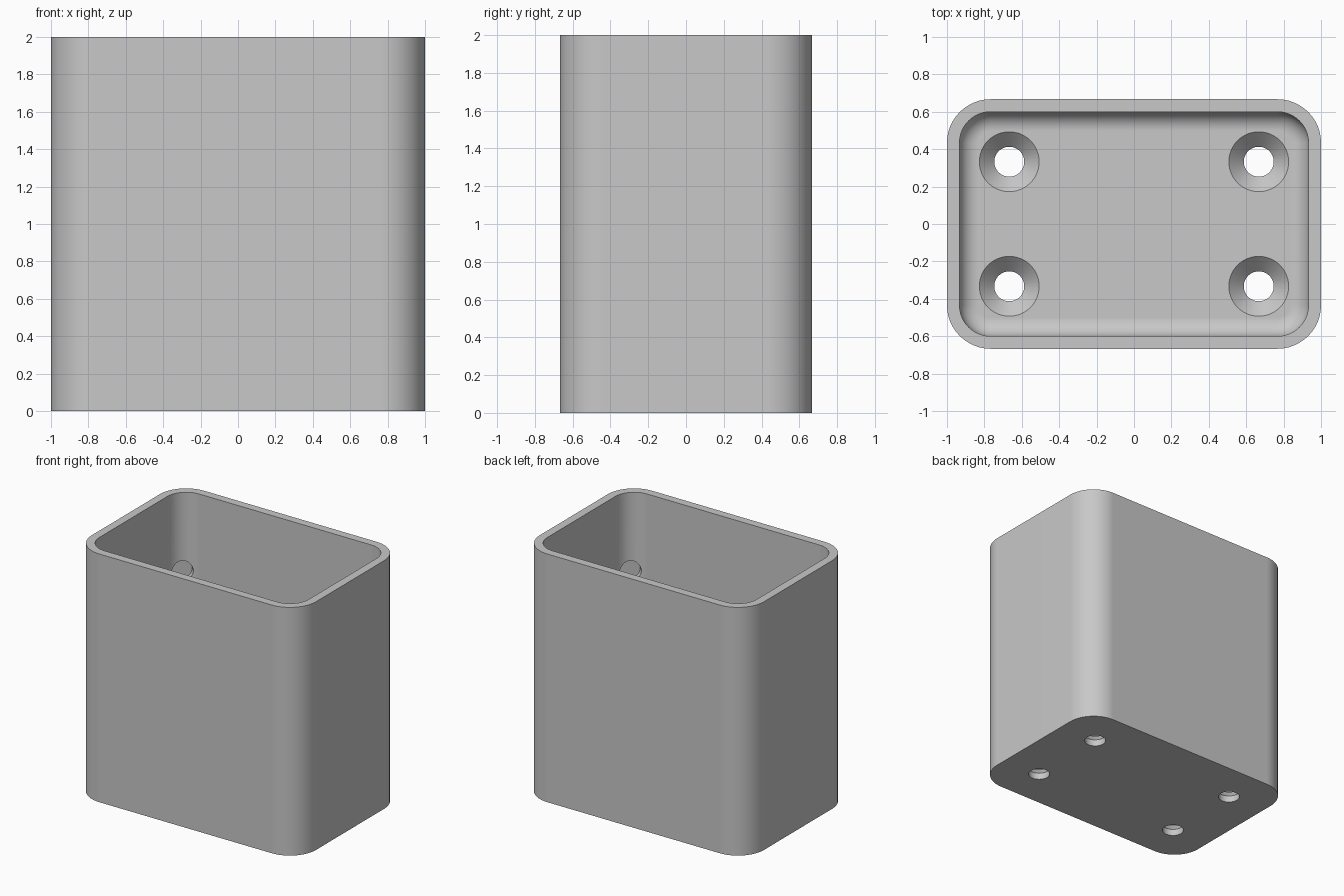
import bpy, bmesh
from math import sin, cos, pi, radians
from mathutils import Matrix, Vector

if "Cube" in bpy.data.objects:
    bpy.data.objects.remove(bpy.data.objects["Cube"], do_unlink=True)

HALF_X, HALF_Y, HEIGHT = 1.0, 0.667, 2.0
WALL, FLOOR = 0.067, 0.133
CORNER, FILLET = 0.233, 0.1
HOLE_X, HOLE_Y, HOLE_R, SINK_R = 0.667, 0.333, 0.08, 0.16
STEPS = 12

grey = bpy.data.materials.new("plain grey")
grey.use_nodes = True
colour = (0.58, 0.58, 0.58, 1)
grey.diffuse_color = colour
grey.node_tree.nodes["Principled BSDF"].inputs["Base Color"].default_value = colour


def make_object(name, bm):
    bmesh.ops.recalc_face_normals(bm, faces=bm.faces)
    mesh = bpy.data.meshes.new(name)
    bm.to_mesh(mesh)
    bm.free()
    mesh.materials.append(grey)
    obj = bpy.data.objects.new(name, mesh)
    bpy.context.collection.objects.link(obj)
    return obj


def rounded_loop(bm, inset, z):
    """Rounded rectangle, offset inward from the outer outline."""
    r = CORNER - inset
    verts = []
    for q, (sx, sy) in enumerate([(1, 1), (-1, 1), (-1, -1), (1, -1)]):
        for i in range(STEPS + 1):
            a = (q + i / STEPS) * pi / 2
            verts.append(bm.verts.new((sx * (HALF_X - CORNER) + r * cos(a),
                                       sy * (HALF_Y - CORNER) + r * sin(a), z)))
    return verts


def circle_loop(bm, x, y, r, z, n=48):
    return [bm.verts.new((x + r * cos(2 * pi * i / n), y + r * sin(2 * pi * i / n), z))
            for i in range(n)]


def skin(bm, loops):
    """Join successive loops with quads and cap both ends."""
    for low, high in zip(loops, loops[1:]):
        for i in range(len(low)):
            j = (i + 1) % len(low)
            bm.faces.new((low[i], low[j], high[j], high[i]))
    bm.faces.new(loops[0])
    bm.faces.new(loops[-1])


# Open box: outer wall, rim, inner wall and filleted floor
bm = bmesh.new()
loops = [rounded_loop(bm, 0, 0), rounded_loop(bm, 0, HEIGHT), rounded_loop(bm, WALL, HEIGHT)]
for i in range(STEPS + 1):
    a = i / STEPS * pi / 2
    loops.append(rounded_loop(bm, WALL + FILLET * (1 - cos(a)), FLOOR + FILLET * (1 - sin(a))))
skin(bm, loops)
box = make_object("open_box", bm)

# Cutter: countersunk screw holes and a shallow round recess in each inner corner
bm = bmesh.new()
for sx in (-1, 1):
    for sy in (-1, 1):
        x, y = sx * HOLE_X, sy * HOLE_Y
        neck = FLOOR - (SINK_R - HOLE_R)
        skin(bm, [circle_loop(bm, x, y, HOLE_R, -0.1), circle_loop(bm, x, y, HOLE_R, neck),
                  circle_loop(bm, x, y, SINK_R, FLOOR), circle_loop(bm, x, y, SINK_R, FLOOR + 0.1)])
        out = Vector((sx, sy, 0)).normalized()
        centre = Vector((sx * (HALF_X - CORNER), sy * (HALF_Y - CORNER), 1.37))
        centre += out * (CORNER - WALL - 0.02)
        turn = out.to_track_quat('Z', 'Y').to_matrix().to_4x4()
        bmesh.ops.create_cone(bm, cap_ends=True, segments=32, radius1=HOLE_R, radius2=HOLE_R,
                              depth=0.1, matrix=Matrix.Translation(centre) @ turn)
cutter = make_object("hole_cutter", bm)
cutter.hide_render = True

# Cut the holes, then discard the cutter
cut = box.modifiers.new("holes", 'BOOLEAN')
cut.operation = 'DIFFERENCE'
cut.solver = 'EXACT'
cut.object = cutter
graph = bpy.context.evaluated_depsgraph_get()
box.data = bpy.data.meshes.new_from_object(box.evaluated_get(graph))
box.modifiers.clear()
bpy.data.objects.remove(cutter, do_unlink=True)

# Smooth curves, crisp edges
bpy.ops.object.select_all(action='DESELECT')
box.select_set(True)
bpy.context.view_layer.objects.active = box
bpy.ops.object.shade_smooth_by_angle(angle=radians(30))
flat = box.modifiers.new("flat_faces", 'WEIGHTED_NORMAL')
flat.keep_sharp = True
